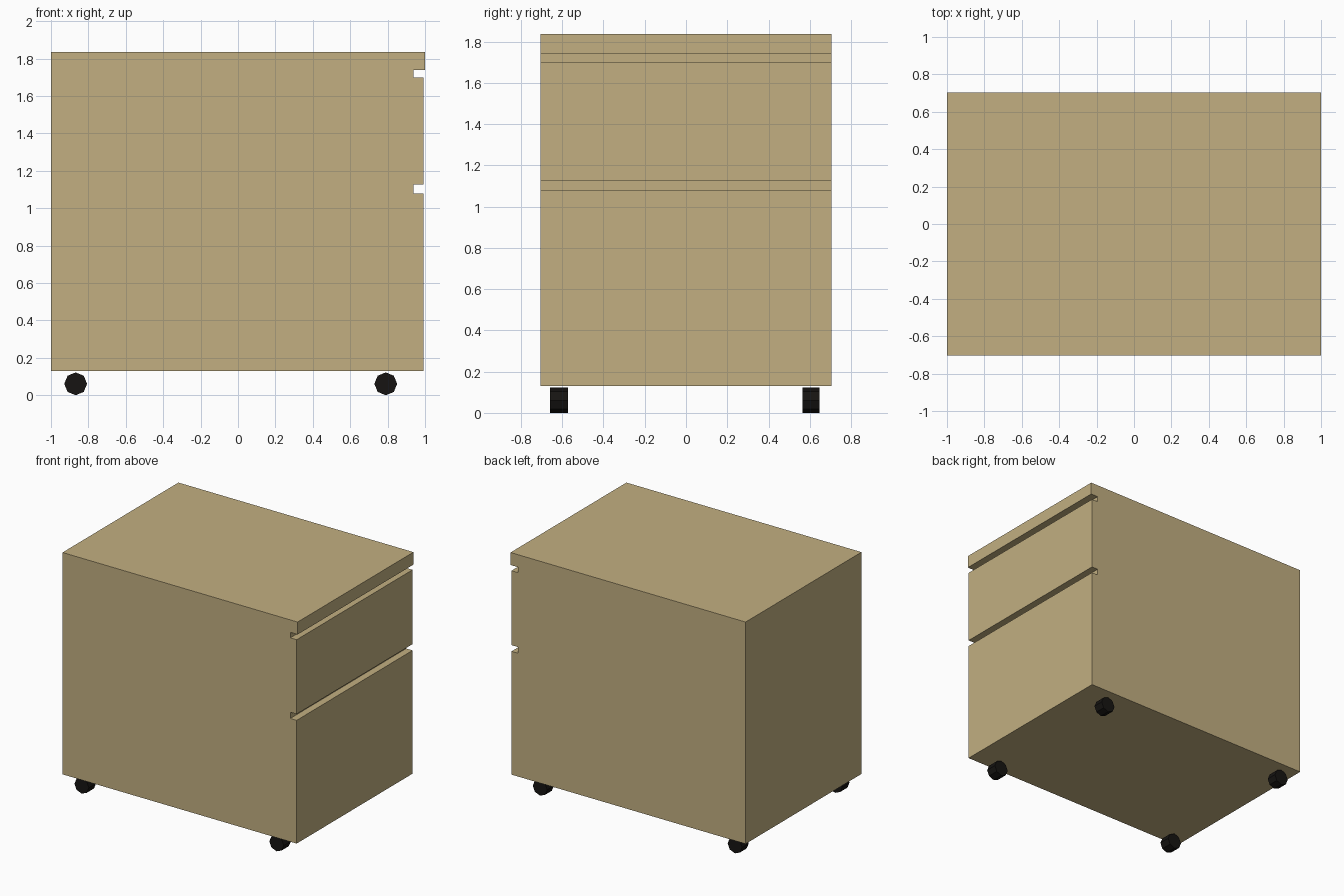
import bpy, bmesh, math

if "Cube" in bpy.data.objects:
    bpy.data.objects.remove(bpy.data.objects["Cube"])

def material(name, color):
    m = bpy.data.materials.new(name)
    m.diffuse_color = (*color, 1)
    m.use_nodes = True
    m.node_tree.nodes["Principled BSDF"].inputs["Base Color"].default_value = m.diffuse_color
    return m

wood = material("wood", (0.54, 0.43, 0.22))
black = material("black_rubber", (0.008, 0.007, 0.006))

def extrude_profile(name, pts, y0, y1, mat):
    """Extrude an (x, z) outline along y."""
    bm = bmesh.new()
    face = bm.faces.new([bm.verts.new((x, y0, z)) for x, z in pts])
    new = bmesh.ops.extrude_face_region(bm, geom=[face])["geom"]
    bmesh.ops.translate(bm, vec=(0, y1 - y0, 0),
                        verts=[v for v in new if isinstance(v, bmesh.types.BMVert)])
    bmesh.ops.recalc_face_normals(bm, faces=bm.faces)
    mesh = bpy.data.meshes.new(name)
    bm.to_mesh(mesh)
    bm.free()
    mesh.materials.append(mat)
    obj = bpy.data.objects.new(name, mesh)
    bpy.context.collection.objects.link(obj)
    return obj

# Cabinet: side outline with two finger grooves above the drawer fronts
FRONT, GROOVE = 0.992, 0.938
outline = [(-1, 0.13), (FRONT, 0.13)]
for low, high, x_above in ((1.078, 1.126, FRONT), (1.698, 1.74, 1.0)):
    outline += [(FRONT, low), (GROOVE, low), (GROOVE, high), (x_above, high)]
outline += [(1.0, 1.836), (-1, 1.836)]
extrude_profile("cabinet", outline, -0.704, 0.704, wood)

# Wheels: octagonal rollers under the four corners
R = 0.061
for end, x in (("rear", -0.868), ("drawer_end", 0.79)):
    for side, y0, y1 in (("front", -0.66, -0.572), ("back", 0.564, 0.646)):
        ring = [(x + R * math.cos(i * math.pi / 4), R + R * math.sin(i * math.pi / 4))
                for i in range(8)]
        extrude_profile(f"wheel_{end}_{side}", ring, y0, y1, black)
